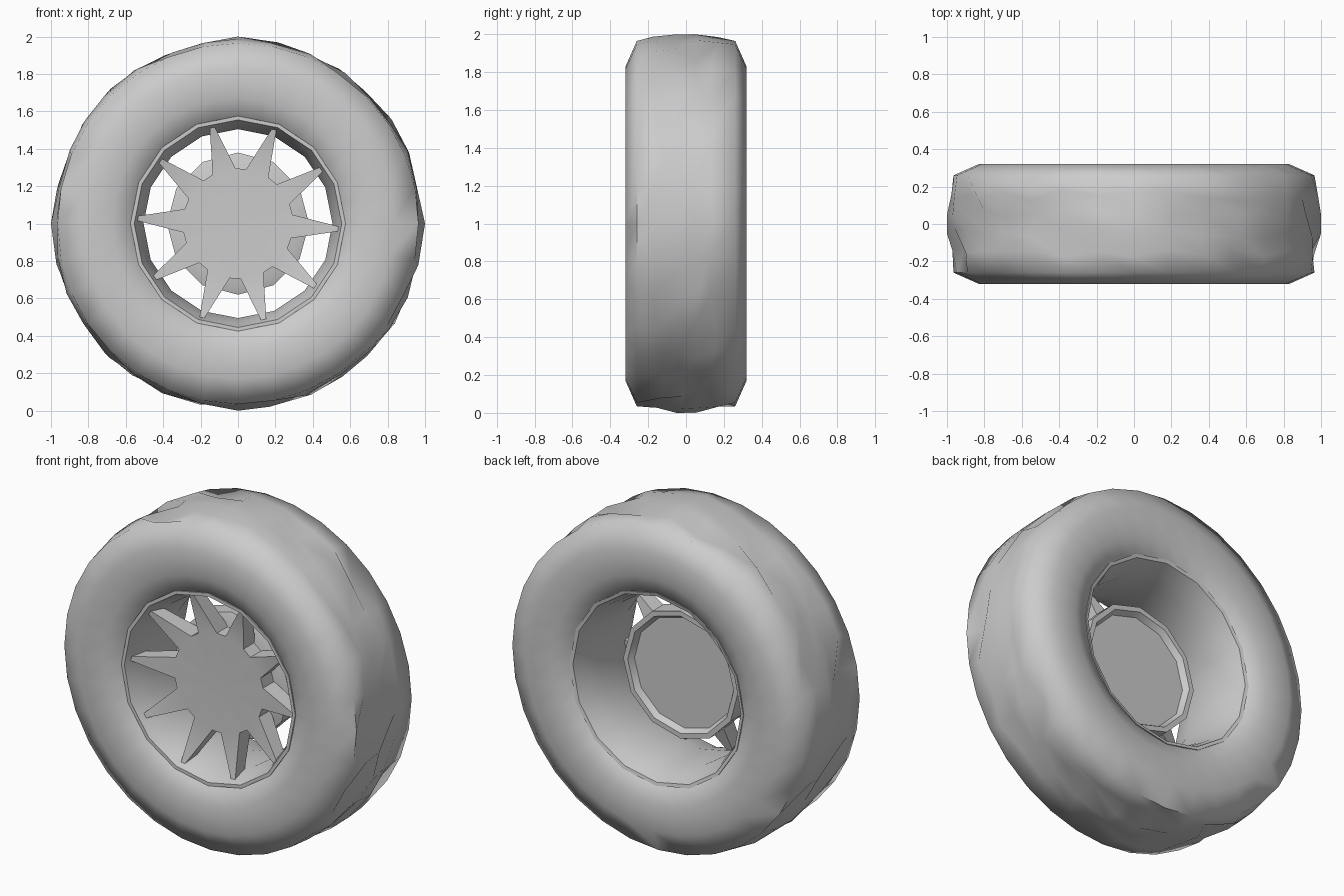
import bpy, bmesh, math, random

if "Cube" in bpy.data.objects:
    bpy.data.objects.remove(bpy.data.objects["Cube"])

random.seed(4)
TAU = 2 * math.pi


def polar(r, y, a):
    return (r * math.cos(a), y, 1 + r * math.sin(a))


def finish(bm, name, angle=50):
    bmesh.ops.recalc_face_normals(bm, faces=bm.faces)
    mesh = bpy.data.meshes.new(name)
    bm.to_mesh(mesh)
    bm.free()
    ob = bpy.data.objects.new(name, mesh)
    bpy.context.collection.objects.link(ob)
    bpy.ops.object.select_all(action='DESELECT')
    ob.select_set(True)
    bpy.context.view_layer.objects.active = ob
    bpy.ops.object.shade_smooth_by_angle(angle=math.radians(angle))
    return ob


def lathe(name, profile, n, closed=False, cap=False, wobble=None, angle=50):
    """Spin (radius, y) points around the axle."""
    bm = bmesh.new()
    rings = []
    for k, (r, y) in enumerate(profile):
        ring = []
        for i in range(n):
            rr, yy, da = wobble(k, i, r, y) if wobble else (r, y, 0)
            ring.append(bm.verts.new(polar(rr, yy, TAU * i / n + da)))
        rings.append(ring)
    pairs = list(zip(rings, rings[1:]))
    if closed:
        pairs.append((rings[-1], rings[0]))
    for a, b in pairs:
        for i in range(n):
            j = (i + 1) % n
            bm.faces.new((a[i], a[j], b[j], b[i]))
    if cap:
        bm.faces.new(rings[0])
        bm.faces.new(rings[-1])
    return finish(bm, name, angle)


# Tyre with a rough, worn tread across the outer rows
side = [(0.53, 0.21), (0.56, 0.27), (0.67, 0.31), (0.83, 0.32), (0.965, 0.26)]
tread = [(0.98, -0.15), (0.985, -0.05), (0.985, 0.05), (0.98, 0.15)]
tyre_profile = [(r, -y) for r, y in side] + tread + side[::-1]


def tread_wobble(k, i, r, y):
    if 5 <= k <= 8:
        if k in (6, 7) and i % 8 == 0:
            return 1.0, y, 0
        # Shallow grooves between the tread blocks
        groove = 0.045 if (i + 2 * k) % 5 == 0 else 0
        return (r - groove + random.uniform(-0.01, 0.01),
                y + random.uniform(-0.03, 0.03), random.uniform(-0.03, 0.03))
    return r, y, 0


lathe("tyre", tyre_profile, 32, wobble=tread_wobble, angle=70)

# Rim barrel: lipped at both ends, narrower in the middle
lathe("rim_barrel", [(0.575, -0.28), (0.555, -0.28), (0.535, -0.23), (0.505, -0.12),
                     (0.505, 0.10), (0.53, 0.21), (0.555, 0.275), (0.575, 0.28),
                     (0.575, 0.23), (0.53, 0.10), (0.53, -0.12), (0.575, -0.23)],
      16, closed=True)

# Brake drum behind the hub, dished towards the back
lathe("brake_drum", [(0.32, -0.08), (0.38, -0.06), (0.38, 0.05), (0.35, 0.05), (0.33, 0.015)],
      12, cap=True, angle=35)


# Hub and ten tapered spokes as one star
def spoked_hub(count=10, first=math.radians(-3)):
    bm = bmesh.new()
    front, back = [], []
    step = TAU / count
    for i in range(count):
        a = first + i * step
        # Notch corners sit either side of each window, tips meet the rim
        for r, da, yf, yb in ((0.295, -0.215, -0.18, -0.07), (0.56, -0.015, -0.25, -0.17),
                              (0.56, 0.015, -0.25, -0.17), (0.295, 0.215, -0.18, -0.07)):
            front.append(bm.verts.new(polar(r, yf, a + da)))
            back.append(bm.verts.new(polar(r, yb, a + da)))
    n = len(front)
    for i in range(n):
        j = (i + 1) % n
        bm.faces.new((front[i], front[j], back[j], back[i]))
    centre = bm.verts.new((0, -0.205, 1))
    for i in range(count):
        s = front[4 * i:4 * i + 4]
        bm.faces.new(s)
        bm.faces.new((centre, s[0], s[3]))
        bm.faces.new((centre, s[3], front[(4 * i + 4) % n]))
        bm.faces.new(back[4 * i:4 * i + 4])
    return finish(bm, "spoked_hub", 45)


spoked_hub()
